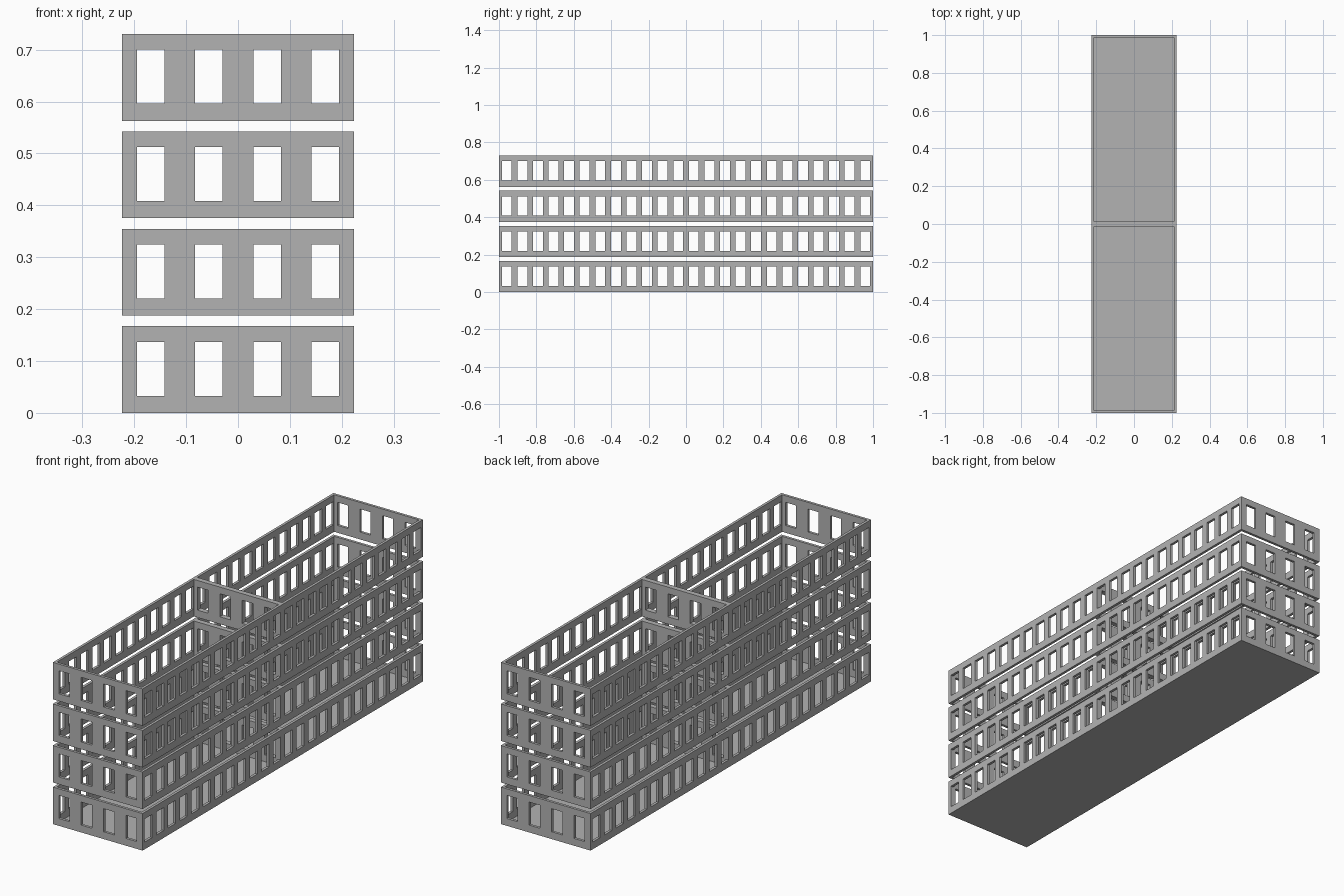
import bpy, bmesh
from mathutils import Vector

if "Cube" in bpy.data.objects:
    bpy.data.objects.remove(bpy.data.objects["Cube"], do_unlink=True)

WIDTH, LENGTH = 0.448, 2.0       # plan size
TIER, PITCH = 0.167, 0.1876      # storey wall height and storey spacing
WALL = 0.012                     # wall thickness
WIN_W, SILL, HEAD = 0.053, 0.033, 0.137

grey = bpy.data.materials.new("concrete grey")
grey.use_nodes = True
colour = (0.45, 0.45, 0.45, 1)
grey.diffuse_color = colour
grey.node_tree.nodes["Principled BSDF"].inputs["Base Color"].default_value = colour


def finish(name, bm):
    bmesh.ops.recalc_face_normals(bm, faces=bm.faces)
    mesh = bpy.data.meshes.new(name)
    bm.to_mesh(mesh)
    bm.free()
    mesh.materials.append(grey)
    obj = bpy.data.objects.new(name, mesh)
    bpy.context.collection.objects.link(obj)
    return obj


def window_wall(name, length, span, count, thickness, centre, along_y):
    """Wall panel with a row of evenly spaced openings, extruded to thickness."""
    cuts = [-length / 2]
    for i in range(count):
        c = span * ((i + 0.5) / count - 0.5)
        cuts += [c - WIN_W / 2, c + WIN_W / 2]
    cuts.append(length / 2)
    levels = [0, SILL, HEAD, TIER]
    bm = bmesh.new()

    def place(u, z):
        return (-thickness / 2, u, z) if along_y else (u, -thickness / 2, z)

    grid = [[bm.verts.new(place(u, z)) for z in levels] for u in cuts]
    for i in range(len(cuts) - 1):
        for j in range(3):
            if j == 1 and i % 2 == 1:
                continue         # window opening
            bm.faces.new((grid[i][j], grid[i + 1][j],
                          grid[i + 1][j + 1], grid[i][j + 1]))
    depth = Vector((thickness, 0, 0) if along_y else (0, thickness, 0))
    out = bmesh.ops.extrude_face_region(bm, geom=bm.faces[:], use_keep_orig=True)
    moved = [v for v in out["geom"] if isinstance(v, bmesh.types.BMVert)]
    bmesh.ops.translate(bm, verts=moved, vec=depth)
    finish(name, bm).location = centre


# Four separate storeys, each with two long walls, two end walls and a partition
inner = WIDTH - 2 * WALL
for level in range(4):
    z = level * PITCH
    tag = f"storey_{level + 1}"
    for side, s in (("left", 1), ("right", -1)):
        window_wall(f"{tag}_{side}_wall", LENGTH, LENGTH, 24, WALL,
                    (s * (WIDTH - WALL) / 2, 0, z), True)
    for end, s in (("front", -1), ("back", 1)):
        window_wall(f"{tag}_{end}_wall", inner, WIDTH, 4, WALL,
                    (0, s * (LENGTH - WALL) / 2, z), False)
    window_wall(f"{tag}_middle_partition", inner, WIDTH, 4, 2 * WALL,
                (0, 0, z), False)

# Ground floor plate
bm = bmesh.new()
bmesh.ops.create_cube(bm, size=1)
bmesh.ops.scale(bm, verts=bm.verts, vec=(WIDTH - 0.001, LENGTH - 0.001, 0.002))
finish("ground_floor", bm).location = (0, 0, 0.001)
